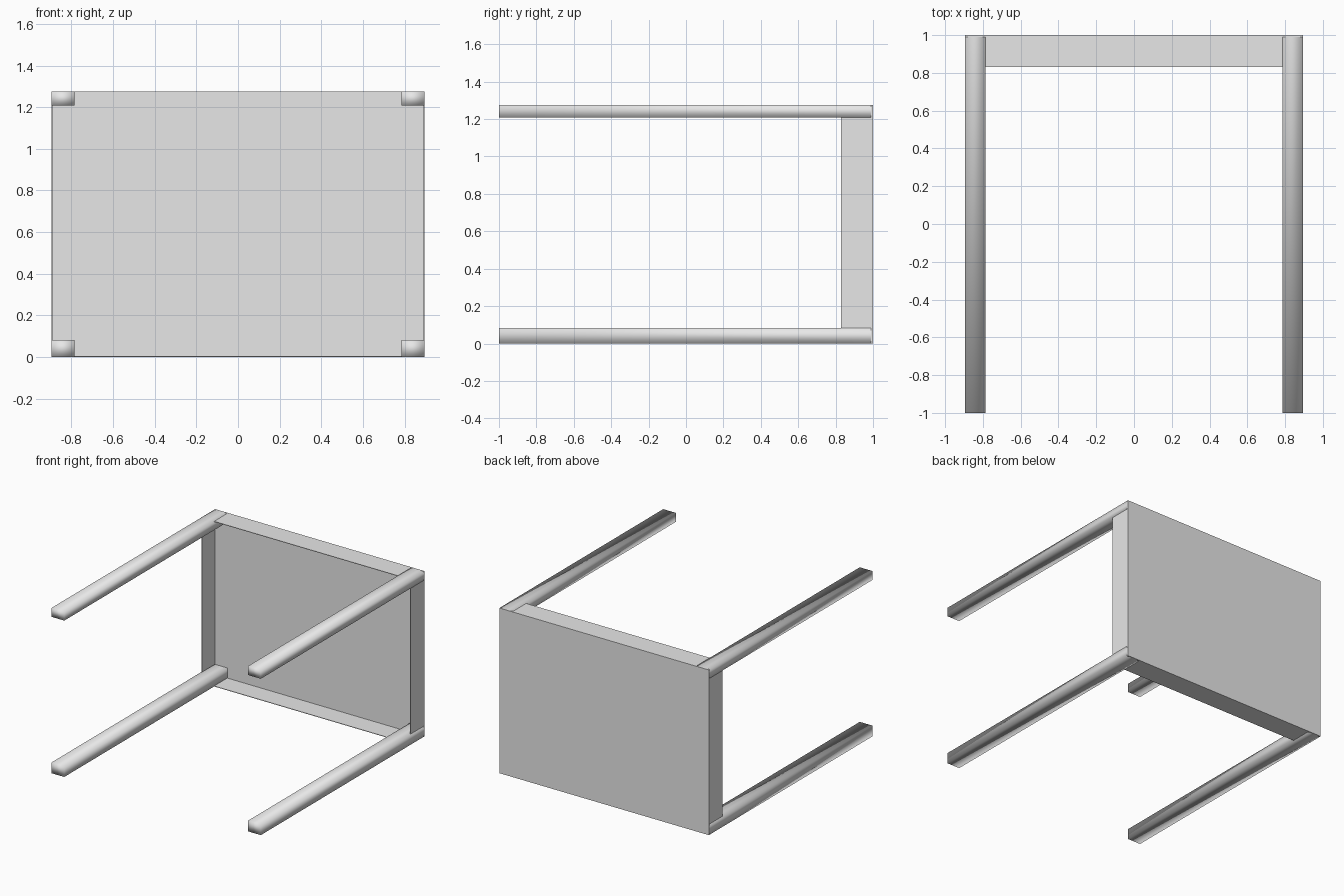
import bpy
import bmesh

cube = bpy.data.objects.get("Cube")
if cube:
    bpy.data.objects.remove(cube, do_unlink=True)

W, H = 0.895, 1.276          # half width and full height
LEG = 0.11                   # leg width
LOW, HIGH = 0.082, 1.208     # inner faces of lower and upper legs
RIM, BACK = 0.83, 1.0        # rim depth range
SHEET = 0.004                # rim sheet thickness

grey = bpy.data.materials.new("light_grey")
grey.use_nodes = True
colour = (0.8, 0.8, 0.8, 1)
grey.diffuse_color = colour
grey.node_tree.nodes["Principled BSDF"].inputs["Base Color"].default_value = colour


def box(name, x, y, z, smooth=False, open_back=False):
    """Box from (min, max) pairs on each axis."""
    bm = bmesh.new()
    bmesh.ops.create_cube(bm, size=1)
    for v in bm.verts:
        v.co = [r[0] if c < 0 else r[1] for c, r in zip(v.co, (x, y, z))]
    if open_back:
        bmesh.ops.delete(bm, geom=[f for f in bm.faces if f.normal.y > 0.9
                                   or all(v.co.y == y[1] for v in f.verts)],
                         context="FACES_ONLY")
    bmesh.ops.recalc_face_normals(bm, faces=bm.faces)
    for f in bm.faces:
        f.smooth = smooth
    mesh = bpy.data.meshes.new(name)
    bm.to_mesh(mesh)
    bm.free()
    mesh.materials.append(grey)
    obj = bpy.data.objects.new(name, mesh)
    bpy.context.collection.objects.link(obj)
    return obj


# Table top, standing upright at the back
box("table_top", (-W, W), (BACK - 0.01, BACK), (0, H))

# Four softly shaded legs, running forward from the top's corners
for side, s in (("left", 1), ("right", -1)):
    x = sorted((s * W, s * (W - LEG)))
    for level, z in (("lower", (0, LOW)), ("upper", (HIGH, H))):
        box(f"{side}_{level}_leg", x, (-1, BACK - 0.01), z, True, True)
    # Thin side rim between the legs
    box(f"{side}_rim", sorted((s * W, s * (W - SHEET))),
        (RIM, BACK - 0.01), (LOW, HIGH))

# Thin rims along the upper and lower edges
for level, z in (("lower", (0, SHEET)), ("upper", (H - SHEET, H))):
    box(f"{level}_rim", (LEG - W, W - LEG), (RIM, BACK - 0.01), z)
